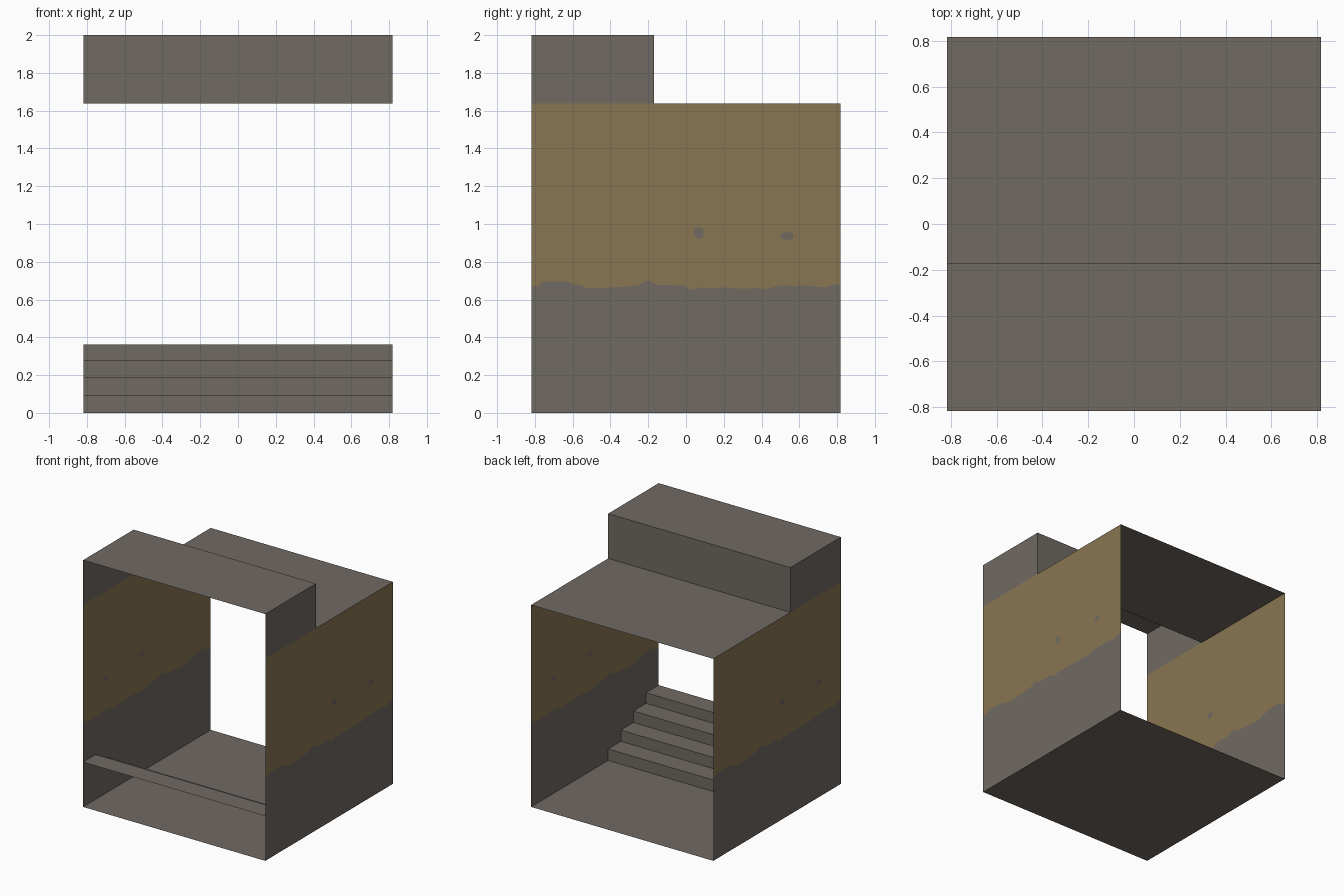
import bpy
import math
from mathutils import Vector
from mathutils.geometry import tessellate_polygon

if "Cube" in bpy.data.objects:
    bpy.data.objects.remove(bpy.data.objects["Cube"])

R = 0.817       # half width and half depth
TOP = 2.0       # raised ceiling
CEIL = 1.637    # low ceiling
YS = -0.17      # where stairs and raised ceiling start


def material(name, rgb):
    m = bpy.data.materials.new(name)
    m.diffuse_color = (*rgb, 1)
    m.use_nodes = True
    m.node_tree.nodes["Principled BSDF"].inputs["Base Color"].default_value = m.diffuse_color
    return m


grey = material("stone grey", (0.160, 0.142, 0.123))
tan = material("plaster tan", (0.250, 0.181, 0.085))


def make(name, verts, faces, mat):
    me = bpy.data.meshes.new(name)
    me.from_pydata(verts, [], faces)
    me.materials.append(mat)
    me.update()
    ob = bpy.data.objects.new(name, me)
    bpy.context.collection.objects.link(ob)
    return ob


def strip(name, profile):
    """Thin sheet: a (y, z) profile swept across the full width."""
    verts = [(s * R, y, z) for y, z in profile for s in (-1, 1)]
    faces = [(2 * i, 2 * i + 1, 2 * i + 3, 2 * i + 2) for i in range(len(profile) - 1)]
    return make(name, verts, faces, grey)


def wall_sheet(name, loops, side, mat):
    """Flat wall piece from (y, z) loops, later loops being holes.
    The left wall is the right one turned half round."""
    polys = [[Vector((y, z, 0)) for y, z in lp] for lp in loops]
    pts = [p for lp in polys for p in lp]
    faces = []
    for t in tessellate_polygon(polys):
        a, b, c = (pts[i] for i in t)
        area = (b - a).cross(c - a).z
        if abs(area) > 1e-9:
            faces.append(tuple(t) if area > 0 else tuple(reversed(t)))
    return make(name, [(side * R, side * p.x, p.y) for p in pts], faces, mat)


# Floor, ceiling and stairs
strip("floor", [(-R, 0), (R, 0)])
strip("ceiling", [(-R, TOP), (YS, TOP), (YS, CEIL), (R, CEIL)])
depth = (R + YS) / 4
stairs = [(YS, 0)]
for i, z in enumerate((0.093, 0.184, 0.277, 0.363)):
    stairs += [(YS - i * depth, z), (YS - (i + 1) * depth, z)]
strip("stairs", stairs[::-1])

# Uneven line where the plaster ends
edge = [(-R, .668), (-.78, .67), (-.75, .695), (-.62, .695), (-.59, .68), (-.56, .68),
        (-.53, .66), (-.45, .66), (-.3, .67), (-.25, .675), (-.22, .695), (-.2, .7),
        (-.15, .677), (-.01, .675), (.02, .655), (.05, .652), (.08, .666), (.13, .66),
        (.2, .664), (.28, .658), (.37, .66), (.43, .656), (.5, .675), (.58, .672),
        (.62, .676), (.74, .664), (.78, .68), (R, .68)]


def spot(cy, cz, ry, rz, wobble):
    return [(cy + ry * r * math.cos(i * math.pi / 4), cz + rz * r * math.sin(i * math.pi / 4))
            for i, r in enumerate(wobble)]


chips = [spot(.066, .952, .030, .034, (.95, 1, .85, 1.1, .75, .8, 1, 1)),
         spot(.535, .937, .036, .025, (1, 1, .9, .9, 1, .95, .9, 1))]

# Side walls: bare stone below, plaster with chips above, stone beside the raised ceiling
for side, tag in ((1, "right"), (-1, "left")):
    wall_sheet(tag + "_wall_base", [[(-R, 0), (R, 0)] + edge[::-1]], side, grey)
    wall_sheet(tag + "_wall_plaster", [edge + [(R, CEIL), (-R, CEIL)]] + chips, side, tan)
    for i, c in enumerate(chips):
        wall_sheet(f"{tag}_wall_chip_{i + 1}", [c], side, grey)
    # the raised part is at the front on both sides
    y0, y1 = (-R, YS) if side > 0 else (-YS, R)
    wall_sheet(tag + "_wall_top", [[(y0, CEIL), (y1, CEIL), (y1, TOP), (y0, TOP)]], side, grey)
